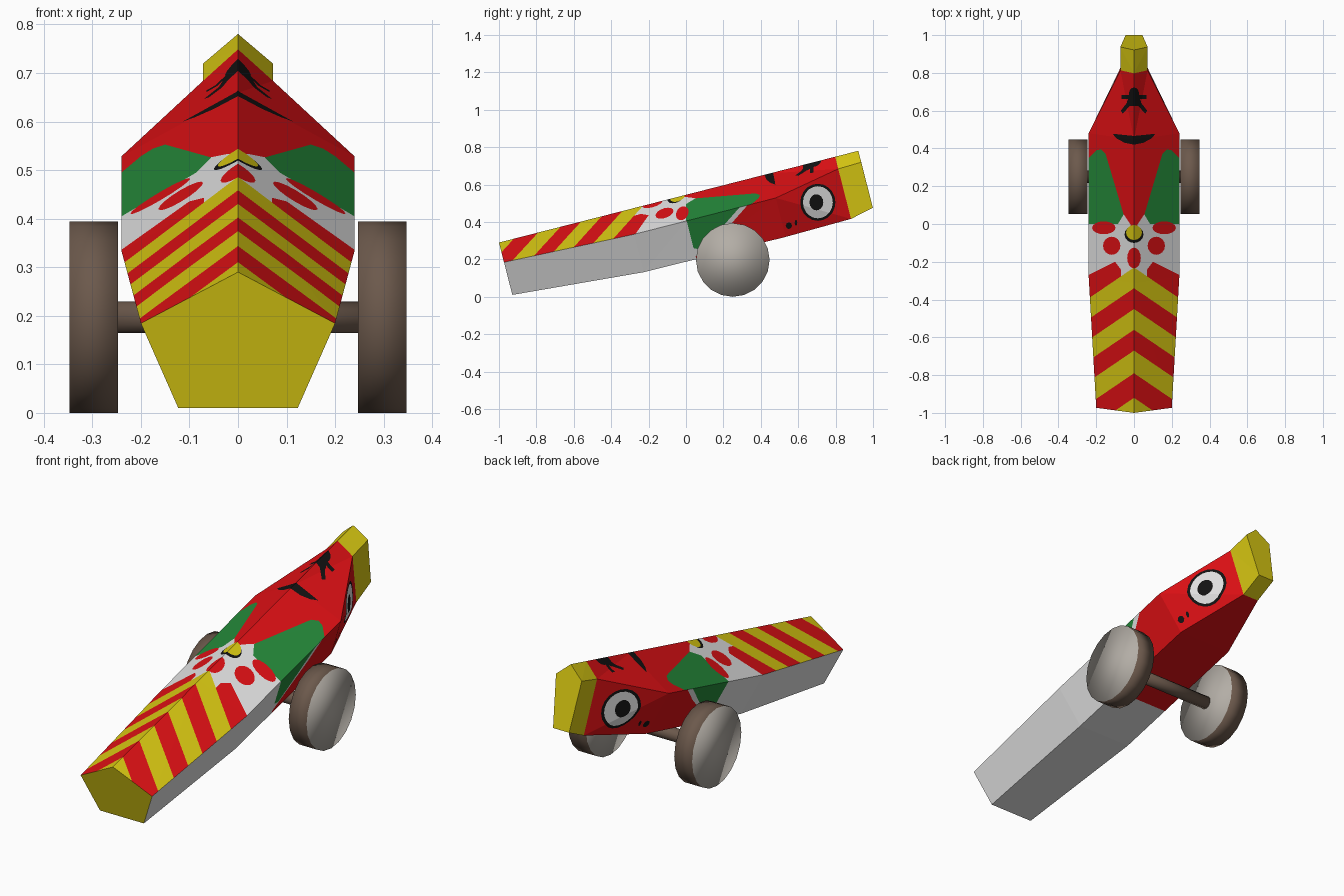
import bpy, bmesh, math
from mathutils import Vector

if "Cube" in bpy.data.objects:
    bpy.data.objects.remove(bpy.data.objects["Cube"])

# Flat colours
COLOURS = [
    ("white", (0.76, 0.76, 0.76)), ("red", (0.72, 0.005, 0.007)),
    ("yellow", (0.68, 0.57, 0.006)), ("green", (0.018, 0.25, 0.042)),
    ("black", (0.006, 0.006, 0.006)), ("brown", (0.15, 0.10, 0.072)),
    ("hub_grey", (0.45, 0.42, 0.38)),
]
MATS = []
for name, c in COLOURS:
    m = bpy.data.materials.new(name)
    m.diffuse_color = (*c, 1)
    m.use_nodes = True
    m.node_tree.nodes["Principled BSDF"].inputs["Base Color"].default_value = m.diffuse_color
    MATS.append(m)
WHITE, RED, YELLOW, GREEN, BLACK, BROWN, HUB = range(7)

# Tilted body frame: U runs along the ridge, W is square to it
TILT = math.atan2(0.49, 1.92)
U = Vector((0, math.cos(TILT), math.sin(TILT)))
W = Vector((0, -math.sin(TILT), math.cos(TILT)))
X = Vector((1, 0, 0))
START = Vector((0, -1.0, 0.29))

# Body stations: u, shoulder x, shoulder w, bottom x, bottom w
STATIONS = [
    (0.0, 0.20, -0.109, 0.123, -0.289),
    (0.71, 0.24, -0.136, 0.150, -0.345),
    (1.0, 0.24, -0.136, 0.150, -0.347),
    (1.493, 0.24, -0.135, 0.150, -0.350),
    (1.855, 0.072, -0.067, 0.045, -0.343),
    (1.983, 0.072, -0.063, 0.045, -0.315),
]

# Half of the body, mirrored later
bm = bmesh.new()
rings = []
for u, sx, sw, bx, bw in STATIONS:
    rings.append([bm.verts.new(START + U * u + X * x + W * w)
                  for x, w in ((0, 0), (sx, sw), (bx, bw), (0, bw))])
for k, (a, b) in enumerate(zip(rings, rings[1:])):
    for i in range(3):
        f = bm.faces.new((a[i], a[i + 1], b[i + 1], b[i]))
        f.material_index = YELLOW if k == 4 else RED if k >= 2 else WHITE
bm.faces.new(rings[0][::-1]).material_index = YELLOW
bm.faces.new(rings[-1]).material_index = YELLOW
bm.normal_update()
bmesh.ops.triangulate(bm, faces=bm.faces[:])
bm.normal_update()


def is_roof(f):
    return f.normal.dot(W) > 0.3


def is_side(f):
    return f.normal.dot(W) < 0.3 and f.normal.x > 0.25


def paint(points, mat, side=False):
    """Cut a convex outline into the skin (seen from top or side) and colour it."""
    i, j = (1, 2) if side else (0, 1)
    keep = is_side if side else is_roof
    area = sum(p[0] * q[1] - q[0] * p[1] for p, q in zip(points, points[1:] + points[:1]))
    if area < 0:
        points = points[::-1]
    planes = []

    def inside():
        found = []
        for f in bm.faces:
            if keep(f):
                c = f.calc_center_median()
                if all((c - co).dot(no) > 0 for co, no in planes):
                    found.append(f)
        return found

    for p, q in zip(points, points[1:] + points[:1]):
        co, no = Vector((0, 0, 0)), Vector((0, 0, 0))
        co[i], co[j] = p
        no[i], no[j] = -(q[1] - p[1]), q[0] - p[0]
        no.normalize()
        faces = inside()
        edges = {e for f in faces for e in f.edges}
        verts = {v for f in faces for v in f.verts}
        bmesh.ops.bisect_plane(bm, geom=list(verts) + list(edges) + faces,
                               dist=1e-5, plane_co=co, plane_no=no)
        bm.normal_update()
        planes.append((co, no))
    for f in inside():
        f.material_index = mat


def oval(cx, cy, rx, ry, n=16):
    return [(cx + rx * math.cos(2 * math.pi * k / n), cy + ry * math.sin(2 * math.pi * k / n))
            for k in range(n)]


# Chevron stripes on the front deck
paint([(0, -0.23), (0.3, -0.434), (0.3, -1.1), (0, -1.1)], YELLOW)
for top, low in ((-0.34, -0.45), (-0.56, -0.67), (-0.79, -0.92)):
    paint([(0, top), (0, low), (0.3, low - 0.204), (0.3, top - 0.204)], RED)
paint([(0.07, -0.24), (0.1, -0.2), (0.26, -0.28), (0.26, -0.407), (0.07, -0.278)], RED)

# White border and green panel on the roof, continued down the side
paint([(0.0, -0.03), (0.02, 0.0), (0.125, 0.43), (0.155, 0.465), (0.175, 0.46),
       (0.26, 0.40), (0.26, -0.03)], WHITE)
paint([(0.085, 0.0), (0.055, 0.05), (0.15, 0.37), (0.175, 0.395), (0.2, 0.39),
       (0.26, 0.33), (0.26, 0.0)], GREEN)
paint([(0.0, 0.42), (0.40, 0.54), (0.25, 0.40), (0.10, 0.23), (0.045, 0.21)], WHITE, True)
paint([(0.0, 0.42), (0.33, 0.52), (0.2, 0.38), (0.085, 0.25), (0.04, 0.26)], GREEN, True)

# Red spots and the badge dot
paint(oval(0.16, -0.02, 0.062, 0.034), RED)
paint(oval(0.118, -0.115, 0.046, 0.048), RED)
paint(oval(0.0, -0.18, 0.036, 0.055), RED)
paint(oval(0.0, -0.055, 0.05, 0.045), BLACK)
paint(oval(0.0, -0.045, 0.042, 0.04), YELLOW)

# Mouth mark and small figure on the snout
paint([(0, 0.466), (0, 0.42), (0.05, 0.43), (0.09, 0.452), (0.115, 0.478)], BLACK)
paint(oval(0, 0.69, 0.027, 0.033, 12), BLACK)
paint([(0, 0.662), (0.065, 0.662), (0.065, 0.682), (0, 0.682)], BLACK)
paint([(0, 0.625), (0.022, 0.625), (0.038, 0.645), (0.03, 0.665), (0, 0.665)], BLACK)
paint([(0.012, 0.635), (0.06, 0.585), (0.07, 0.60), (0.035, 0.645)], BLACK)

# Eye and small marks on the side of the head
paint(oval(0.705, 0.505, 0.094, 0.099, 20), BLACK, True)
paint(oval(0.705, 0.505, 0.080, 0.086, 20), WHITE, True)
paint(oval(0.697, 0.505, 0.037, 0.043), BLACK, True)
paint(oval(0.55, 0.38, 0.017, 0.018, 8), BLACK, True)
paint(oval(0.588, 0.395, 0.007, 0.016, 8), BLACK, True)

mesh = bpy.data.meshes.new("body")
bm.to_mesh(mesh)
bm.free()
body = bpy.data.objects.new("body", mesh)
bpy.context.collection.objects.link(body)
for m in MATS[:5]:
    mesh.materials.append(m)
mirror = body.modifiers.new("mirror", 'MIRROR')
mirror.merge_threshold = 0.0001


def cylinder(name, x, radius, length, sides):
    bpy.ops.mesh.primitive_cylinder_add(vertices=sides, radius=radius, depth=length,
                                        location=(x, 0.25, 0.197),
                                        rotation=(0, math.pi / 2, 0))
    ob = bpy.context.object
    ob.name = name
    ob.data.materials.append(MATS[BROWN])
    bpy.ops.object.shade_smooth()
    return ob


# Axle and the two wheels with grey faces
cylinder("axle", 0, 0.032, 0.5, 12)
for label, s in (("left", -1), ("right", 1)):
    wheel = cylinder(label + "_wheel", s * 0.297, 0.197, 0.1, 20)
    wheel.data.materials.append(MATS[HUB])
    for p in wheel.data.polygons:
        p.material_index = 1 if abs(p.normal.z) > 0.9 else 0
